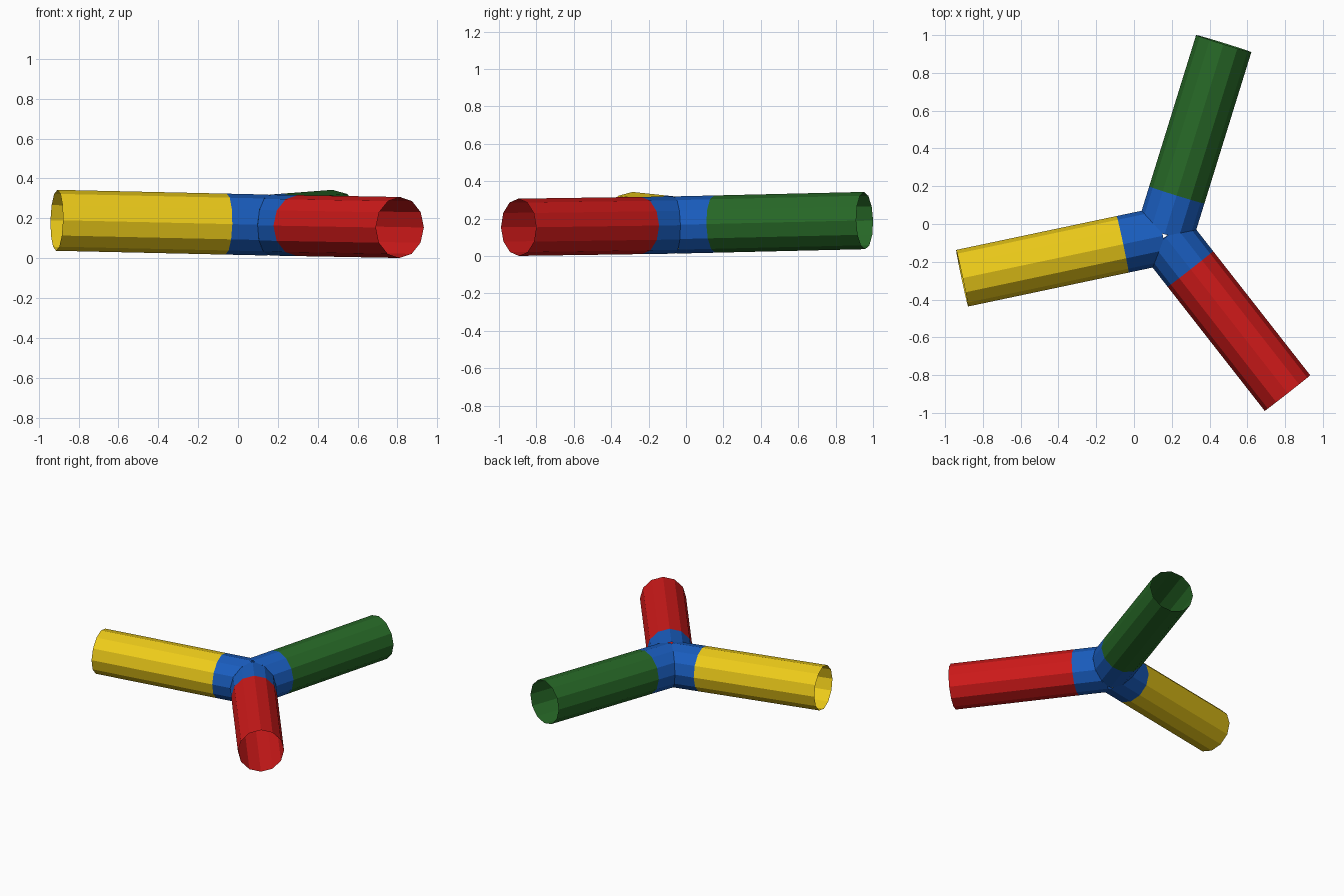
import bpy, bmesh, math
from mathutils import Vector

if "Cube" in bpy.data.objects:
    bpy.data.objects.remove(bpy.data.objects["Cube"])

HUB = Vector((0.16, -0.061, 0.166))
RADIUS = 0.153
SIDES = 12
SLEEVE = 0.225          # where the coloured pipes start

# centre of each pipe's open end, and its colour
PIPES = {
    "green_pipe": (Vector((0.475, 0.955, 0.19)), (0.02, 0.14, 0.02, 1)),
    "yellow_pipe": (Vector((-0.91, -0.287, 0.19)), (0.85, 0.60, 0.01, 1)),
    "red_pipe": (Vector((0.8125, -0.895, 0.154)), (0.62, 0.01, 0.01, 1)),
}
AXES = {n: (end - HUB).normalized() for n, (end, _) in PIPES.items()}


def material(name, colour):
    mat = bpy.data.materials.new(name)
    mat.diffuse_color = colour
    mat.use_nodes = True
    mat.node_tree.nodes["Principled BSDF"].inputs["Base Color"].default_value = mat.diffuse_color
    return mat


def add_tube(bm, axis, start, end):
    """Open-ended faceted tube along axis, one facet edge on top."""
    side = axis.cross(Vector((0, 0, 1))).normalized()
    up = side.cross(axis)
    rings = []
    for dist in (start, end):
        rings.append([bm.verts.new(HUB + axis * dist + RADIUS * (
            up * math.cos(a) + side * math.sin(a)))
            for a in (2 * math.pi * i / SIDES for i in range(SIDES))])
    for i in range(SIDES):
        j = (i + 1) % SIDES
        bm.faces.new((rings[0][i], rings[0][j], rings[1][j], rings[1][i]))


def keep_side(bm, point, normal):
    geom = bm.verts[:] + bm.edges[:] + bm.faces[:]
    bmesh.ops.bisect_plane(bm, geom=geom, plane_co=point, plane_no=normal,
                           clear_inner=True)


def finish(bm, name, mat):
    mesh = bpy.data.meshes.new(name)
    bm.to_mesh(mesh)
    bm.free()
    mesh.materials.append(mat)
    bpy.context.collection.objects.link(bpy.data.objects.new(name, mesh))


# coloured pipes
for name, (end, colour) in PIPES.items():
    bm = bmesh.new()
    add_tube(bm, AXES[name], SLEEVE, (end - HUB).length)
    finish(bm, name, material(name + "_paint", colour))

# blue three-way joint: sleeves mitred against each other
blue = material("joint_paint", (0.01, 0.11, 0.52, 1))
for name, axis in AXES.items():
    bm = bmesh.new()
    add_tube(bm, axis, -0.3, SLEEVE)
    for other, other_axis in AXES.items():
        if other != name:
            keep_side(bm, HUB, (axis - other_axis).normalized())
    # small gap left open in the middle of the joint
    keep_side(bm, HUB + axis * 0.0105, axis)
    finish(bm, name.replace("pipe", "joint_sleeve"), blue)
